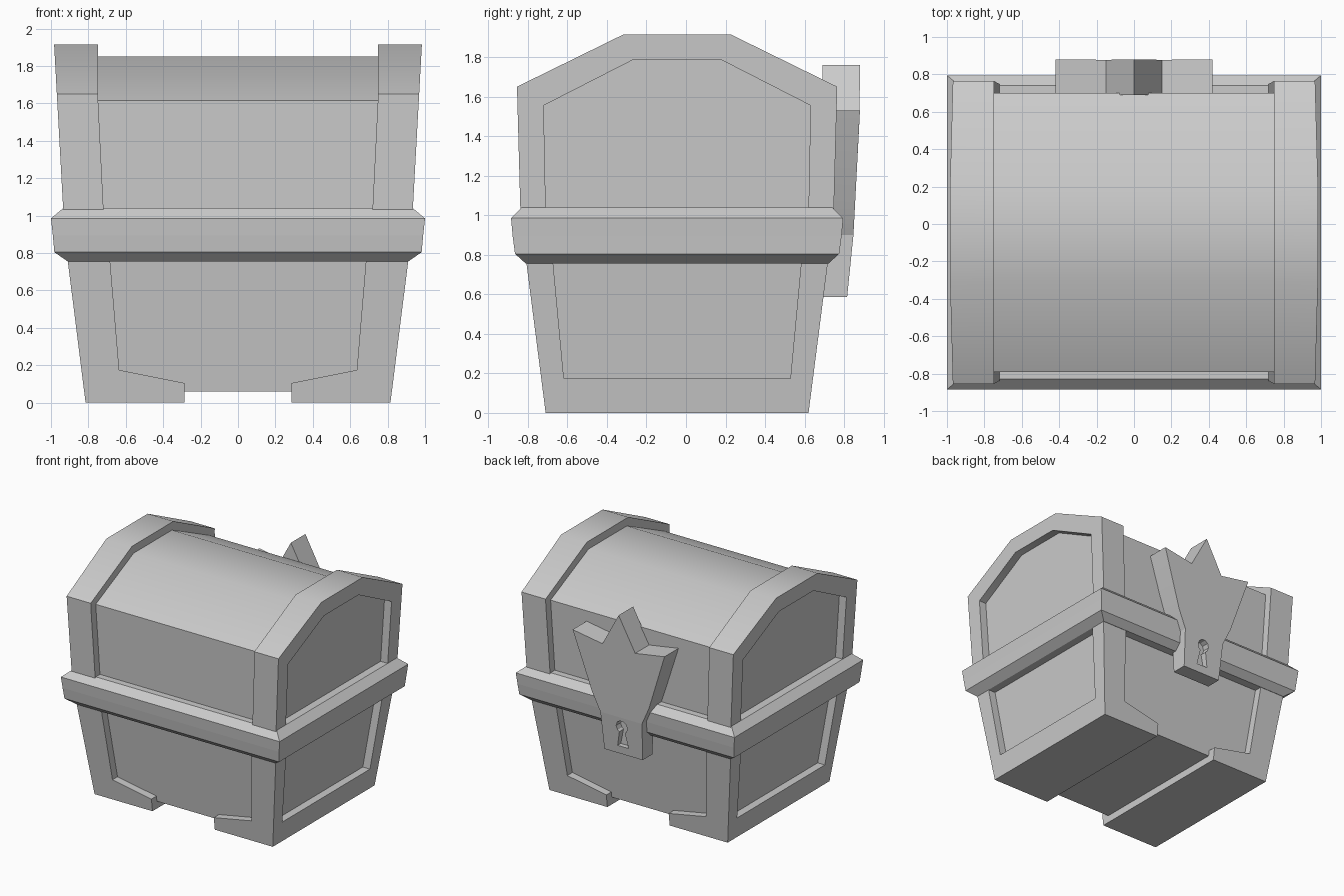
import bpy, bmesh, math

if "Cube" in bpy.data.objects:
    bpy.data.objects.remove(bpy.data.objects["Cube"])

CY = -0.045        # chest centre in y (the lock sticks out at +y)
INSET = 0.065      # depth of the recessed panels


def loft(name, rings):
    """Closed solid skinned through rings with equal point counts."""
    bm = bmesh.new()
    rows = [[bm.verts.new(p) for p in ring] for ring in rings]
    n = len(rows[0])
    for a, b in zip(rows, rows[1:]):
        for i in range(n):
            j = (i + 1) % n
            bm.faces.new((a[i], a[j], b[j], b[i]))
    bm.faces.new(rows[0])
    bm.faces.new(rows[-1])
    bmesh.ops.recalc_face_normals(bm, faces=bm.faces)
    mesh = bpy.data.meshes.new(name)
    bm.to_mesh(mesh)
    bm.free()
    ob = bpy.data.objects.new(name, mesh)
    bpy.context.collection.objects.link(ob)
    return ob


def frustum(name, levels):
    """Stack of rectangles given as (half x, half y, z)."""
    return loft(name, [[(sx * x, CY + sy * y, z) for sx, sy in
                        ((-1, -1), (1, -1), (1, 1), (-1, 1))] for x, y, z in levels])


def mirrored(half):
    """Full symmetric outline from its positive half."""
    return half + [(-u, z) for u, z in reversed(half)]


def cut(ob, cutters):
    for c in cutters:
        c.hide_render = True
        m = ob.modifiers.new("panel_cut", "BOOLEAN")
        m.operation, m.solver, m.object = "DIFFERENCE", "EXACT", c
        bpy.context.view_layer.objects.active = ob
        bpy.ops.object.modifier_apply(modifier=m.name)
        bpy.data.objects.remove(c)


def cutter_y(half, lo=-2, hi=2):
    pts = mirrored(half)
    return loft("cutter", [[(x, y, z) for x, z in pts] for y in (lo, hi)])


def cutter_x(half):
    pts = mirrored(half)
    return loft("cutter", [[(x, CY + y, z) for y, z in pts] for x in (-2, 2)])


# Lower body: corner frame with feet, plus recessed core
body_frame = frustum("body_frame", [(0.815, 0.665, 0), (0.913, 0.765, 0.78)])
cut(body_frame, [
    cutter_y([(0.285, -0.1), (0.285, 0.105), (0.635, 0.175), (0.69, 0.83)]),
    cutter_x([(0.573, 0.175), (0.634, 0.83)]),
])
body_core = frustum("body_core", [(0.757, 0.607, 0.06), (0.848, 0.70, 0.78)])

# Rim, split at the lid seam
rim_lower = frustum("rim_lower", [(0.91, 0.765, 0.755), (0.982, 0.82, 0.805),
                                  (0.99, 0.832, 0.895)])
rim_upper = frustum("rim_upper", [(0.99, 0.832, 0.895), (1.0, 0.84, 0.985),
                                  (0.935, 0.785, 1.04)])


# Lid: end bands with recessed end panels, plus lower smooth core
def lid(name, half, base):
    pts = mirrored(half)
    return loft(name, [[(s * (base + 0.055 * (z - 1.04)), CY + y, z) for y, z in pts]
                       for s in (-1, 1)])


lid_bands = lid("lid_bands", [(0.793, 1.03), (0.81, 1.65), (0.27, 1.915)], 0.935)
cut(lid_bands, [
    cutter_y([(0.715, 0.95), (0.748, 1.62), (0.748, 2.1)]),
    cutter_x([(0.663, 0.95), (0.675, 1.555), (0.225, 1.785)]),
])
lid_core = lid("lid_core", [(0.73, 1.03), (0.745, 1.617), (0.25, 1.85)], 0.935 - INSET)


# Lock: keyhole block and three-pointed plate on the +y side
def lock_front(z):
    if z < 0.9:
        return 0.815 + (z - 0.585) * 0.1
    return min(0.88, 0.847 + (z - 0.9) * 0.0525)


def lock_part(name, pts):
    return loft(name, [[(x, 0.69, z) for x, z in pts],
                       [(x, lock_front(z), z) for x, z in pts]])


lock_block = lock_part("lock_block", mirrored([(0.175, 0.585), (0.19, 0.9)]))
keyhole = [(0.05, 0.65), (0.025, 0.775)]
keyhole += [(0.052 * math.cos(math.radians(a)), 0.82 + 0.052 * math.sin(math.radians(a)))
            for a in (-40, 0, 40, 75)]
cut(lock_block, [cutter_y(keyhole, 0.78, 1.0)])
side = [(0.19, 0.9), (0.26, 1.05), (0.42, 1.53), (0.15, 1.485)]
lock_plate = lock_part("lock_plate", side + [(0, 1.76)] + [(-x, z) for x, z in reversed(side)])

# Smooth the shallow edges, keep the rest crisp
for ob in bpy.context.collection.objects:
    bpy.ops.object.select_all(action="DESELECT")
    ob.select_set(True)
    bpy.context.view_layer.objects.active = ob
    bpy.ops.object.shade_smooth_by_angle(angle=math.radians(30))
